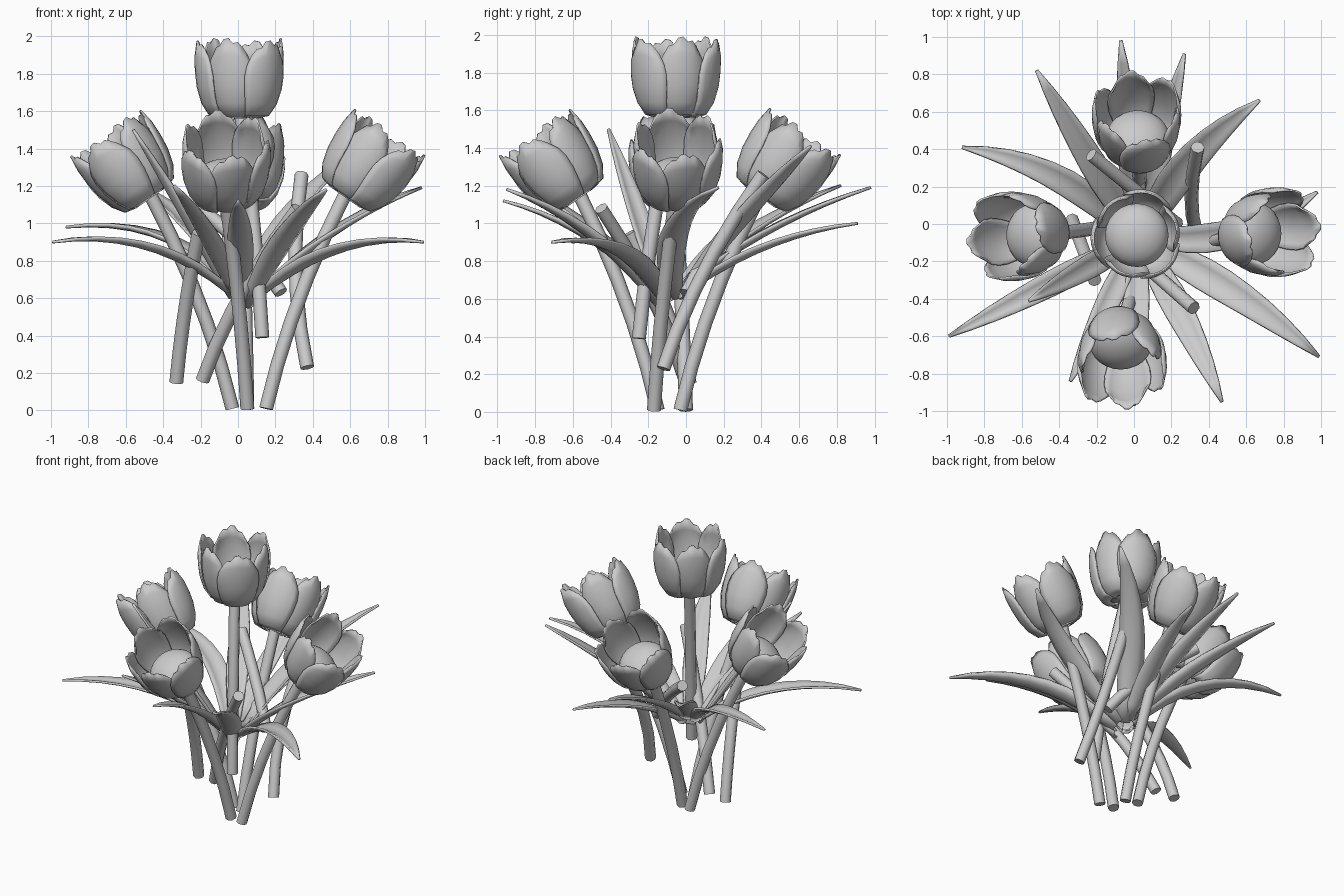
import bpy, bmesh, math
from mathutils import Vector, Matrix

cube = bpy.data.objects.get("Cube")
if cube:
    bpy.data.objects.remove(cube, do_unlink=True)

grey = bpy.data.materials.new("plain grey")
grey.use_nodes = True
grey.diffuse_color = (0.6, 0.6, 0.6, 1)
grey.node_tree.nodes["Principled BSDF"].inputs["Base Color"].default_value = (0.6, 0.6, 0.6, 1)


def finish(bm, name, matrix=Matrix(), thickness=0):
    bmesh.ops.recalc_face_normals(bm, faces=bm.faces)
    mesh = bpy.data.meshes.new(name)
    bm.to_mesh(mesh)
    bm.free()
    obj = bpy.data.objects.new(name, mesh)
    bpy.context.collection.objects.link(obj)
    mesh.materials.append(grey)
    obj.matrix_world = matrix
    if thickness:
        solid = obj.modifiers.new("thickness", "SOLIDIFY")
        solid.thickness = thickness
        solid.offset = 0
    bpy.ops.object.select_all(action="DESELECT")
    obj.select_set(True)
    bpy.context.view_layer.objects.active = obj
    bpy.ops.object.shade_smooth_by_angle(angle=math.radians(50))
    return obj


def add_grid(bm, rows):
    verts = [[bm.verts.new(p) for p in row] for row in rows]
    for a, b in zip(verts, verts[1:]):
        for i in range(len(a) - 1):
            bm.faces.new((a[i], a[i + 1], b[i + 1], b[i]))


def bend(a, b, c, t):
    return a * (1 - t) ** 2 + b * 2 * t * (1 - t) + c * t * t


# Cup outline: radius, height, share of the full petal width
CUP = [(0.09, 0.0, 0.9), (0.155, 0.015, 0.9), (0.195, 0.08, 0.95), (0.22, 0.17, 1.0),
       (0.23, 0.26, 1.0), (0.232, 0.34, 0.92), (0.222, 0.425, 0.72)]


def flower_head(name, base, turn, tilt):
    matrix = (Matrix.Translation(base) @ Matrix.Rotation(math.radians(turn), 4, "Z")
              @ Matrix.Rotation(math.radians(tilt), 4, "Y"))
    # Six petals, alternating outer and inner, with ragged rounded tips
    bm = bmesh.new()
    for k in range(6):
        outer = k % 2
        heading = math.tau * k / 6 + math.radians(12)
        rows = []
        for j, (r, z, w) in enumerate(CUP):
            row = []
            for i in range(9):
                u = i / 4 - 1
                angle = heading + u * w * math.radians(37)
                drop = 0.2 * u * u + (0.05 if i in (2, 5) and j == len(CUP) - 1 else 0)
                radius = r + (0.012 if outer else -0.006) - 0.014 * u * u
                height = z * (1 - drop * z / 0.425) * (0.97 if outer else 1)
                row.append((radius * math.cos(angle), radius * math.sin(angle), height))
            rows.append(row)
        add_grid(bm, rows)
    finish(bm, name + "_petals", matrix, 0.01)
    # Rounded bulb closing the bottom of the cup
    bm = bmesh.new()
    bmesh.ops.create_uvsphere(bm, u_segments=24, v_segments=12, radius=0.17)
    bmesh.ops.scale(bm, vec=(1, 1, 0.62), verts=bm.verts)
    bmesh.ops.translate(bm, vec=(0, 0, 0.1), verts=bm.verts)
    finish(bm, name + "_bulb", matrix)


def stem(name, start, end, bow=0, radius=0.037, sides=8, steps=5):
    a, c = Vector(start), Vector(end)
    b = a.lerp(c, 0.31)
    b.x += bow
    b.z = (a.z + c.z) / 2
    bm = bmesh.new()
    rows = []
    for s in range(steps + 1):
        t = s / steps
        along = ((b - a) * (1 - t) + (c - b) * t).normalized()
        side = along.cross(Vector((0, 1, 0))).normalized()
        up = along.cross(side)
        centre = bend(a, b, c, t)
        rows.append([bm.verts.new(centre + radius * (
            math.cos(math.tau * i / sides) * side + math.sin(math.tau * i / sides) * up))
            for i in range(sides)])
    for lo, hi in zip(rows, rows[1:]):
        for i in range(sides):
            n = (i + 1) % sides
            bm.faces.new((lo[i], lo[n], hi[n], hi[i]))
    bm.faces.new(rows[0])
    bm.faces.new(rows[-1])
    finish(bm, name)


def leaf(name, tip, arch, width, base_z, bow):
    # Channelled blade rising from the bunch, widest in the middle
    tip = Vector(tip)
    flat = Vector((tip.x, tip.y + 0.08, 0)).normalized()
    side = Vector((-flat.y, flat.x, 0))
    base = Vector((0.02, -0.08, base_z)) + flat * 0.07
    mid = base.lerp(tip, 0.45) + side * bow
    mid.z = base.z + (tip.z - base.z) * arch
    rows = []
    for s in range(10):
        t = s / 9
        along = ((mid - base) * (1 - t) + (tip - mid) * t).normalized()
        across = Vector((-along.y, along.x, 0)).normalized()
        normal = along.cross(across)
        half = width * (0.45 + 0.55 * math.sin(math.pi * min(t * 1.1, 0.5))) * (1 - t ** 3) + 0.006
        fold = 0.5 * half * (1 - 0.4 * t)
        rows.append([bend(base, mid, tip, t) + across * half * u + normal * fold * u * u
                     for u in (-1, -0.5, 0, 0.5, 1)])
    bm = bmesh.new()
    add_grid(bm, rows)
    finish(bm, name, thickness=0.014)


# Flowers: name, base of the head, turn and tilt in degrees, foot of the stem
for name, base, turn, tilt, foot in [
    ("centre_flower", (0.015, -0.06, 1.565), 0, 0, (0.13, -0.25, 0.39)),
    ("left_flower", (0.58, -0.05, 1.14), 0, 35, (0.15, -0.17, 0.01)),
    ("right_flower", (-0.475, -0.06, 1.135), 180, 35, (-0.03, 0.0, 0.01)),
    ("front_flower", (-0.07, -0.57, 1.135), -90, 35, (0.05, -0.15, 0.01)),
    ("back_flower", (0.02, 0.4, 1.14), 90, 35, (0.05, -0.03, 0.01)),
]:
    flower_head(name, base, turn, tilt)
    stem(name + "_stem", foot, Vector(base) + Vector((0, 0, 0.03)))

# Bare cut stems: foot, end, sideways bow
for i, (foot, end, bow) in enumerate([
    ((-0.33, 0.02, 0.15), (-0.21, -0.3, 0.95), 0),
    ((-0.19, 0.0, 0.16), (0.32, -0.45, 1.08), 0),
    ((0.37, -0.12, 0.23), (0.34, 0.41, 1.26), -0.1),
    ((0.23, 0.0, 0.63), (-0.23, 0.37, 1.1), 0),
]):
    stem(f"cut_stem_{i + 1}", foot, end, bow)

# Leaves: tip, arch, half width, height of the base, sideways bow
for i, (tip, arch, width, base_z, bow) in enumerate([
    ((-0.07, 0.98, 1.19), 0.65, 0.065, 0.65, 0),
    ((0.27, 0.91, 1.0), 0.8, 0.06, 0.62, 0),
    ((-0.52, 0.82, 1.2), 0.65, 0.07, 0.65, 0),
    ((0.67, 0.66, 1.41), 0.6, 0.085, 0.6, 0.13),
    ((-0.92, 0.41, 0.98), 1.15, 0.07, 0.63, -0.18),
    ((-0.99, -0.6, 0.9), 1.25, 0.065, 0.62, 0),
    ((-0.56, -0.41, 1.5), 0.45, 0.06, 0.6, 0),
    ((-0.34, -0.84, 1.2), 0.6, 0.06, 0.6, 0),
    ((0.0, -0.97, 1.12), 0.75, 0.065, 0.6, 0),
    ((0.47, -0.95, 1.18), 0.7, 0.075, 0.55, 0.04),
    ((0.99, -0.71, 0.9), 1.15, 0.085, 0.58, 0.08),
    ((0.98, 0.17, 1.19), 0.7, 0.075, 0.6, -0.2),
]):
    leaf(f"leaf_{i + 1}", tip, arch, width, base_z, bow)
